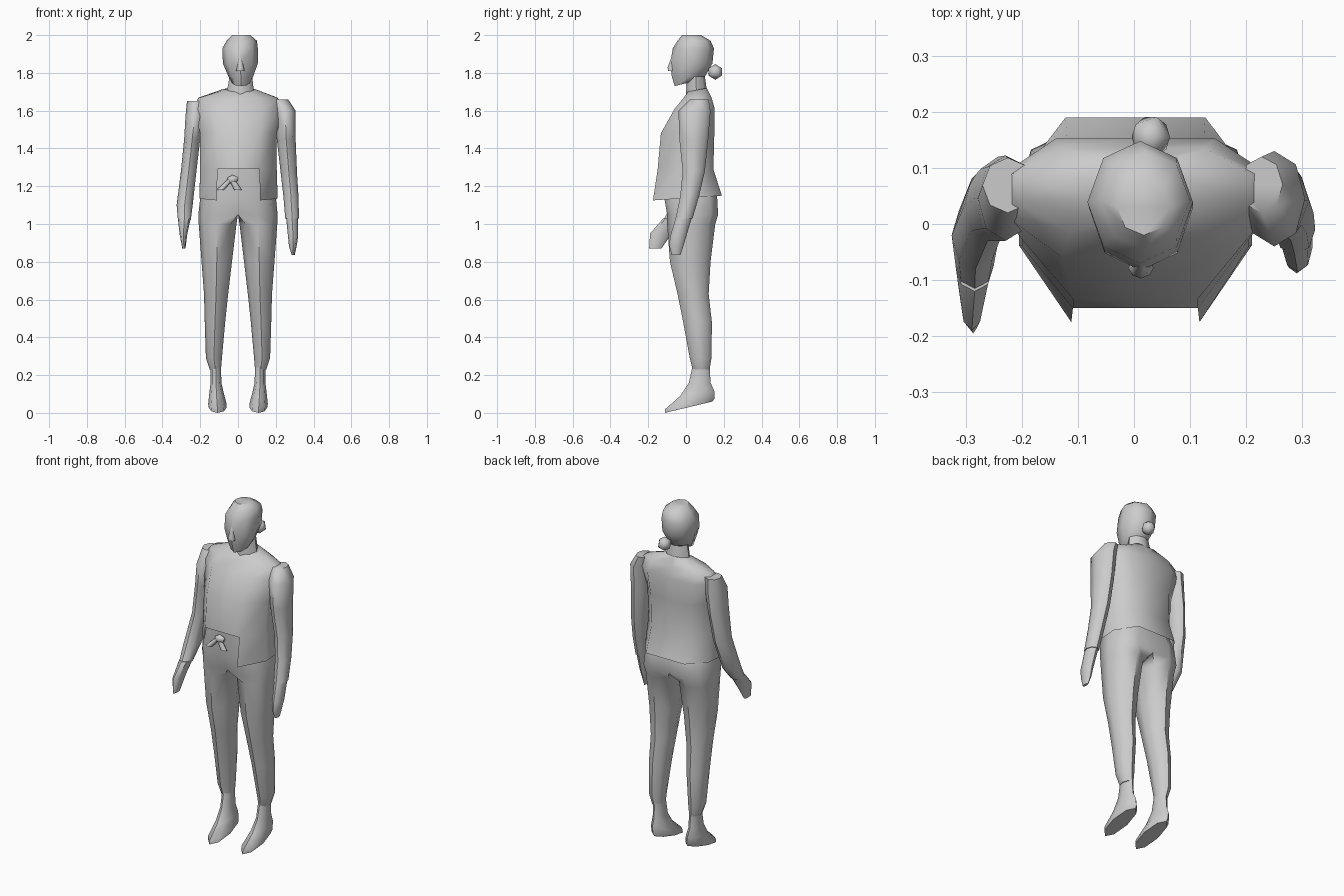
import bpy, bmesh, math
from mathutils import Matrix

# Cross-sections in unit coordinates (u across, v front to back)
LIMB = [(-.7, -.72), (0, -1), (.7, -.72), (1, 0), (.7, .72), (0, 1), (-.7, .72), (-1, 0)]
HALF = [(-1, -1), (0, -1), (.75, -.72), (1, 0), (.75, .72), (0, 1), (-1, .9), (-1, 0)]
right = [(.55, -1), (1, -.25), (1, .4), (.6, 1)]
BODY = [(0, -1)] + right + [(0, 1)] + [(-u, v) for u, v in reversed(right)]


def finish(bm, name, angle=50):
    bmesh.ops.recalc_face_normals(bm, faces=bm.faces)
    me = bpy.data.meshes.new(name)
    bm.to_mesh(me)
    bm.free()
    ob = bpy.data.objects.new(name, me)
    bpy.context.collection.objects.link(ob)
    bpy.ops.object.select_all(action='DESELECT')
    ob.select_set(True)
    bpy.context.view_layer.objects.active = ob
    bpy.ops.object.shade_smooth_by_angle(angle=math.radians(angle))
    return ob


def loft(name, rings, shape=LIMB, skip=(), caps=(True, True), mirror=False):
    """Each ring is (x0, x1, y_front, y_back, z_front[, z_back])."""
    bm = bmesh.new()
    loops = []
    for x0, x1, yf, yb, zf, *rest in rings:
        zb = rest[0] if rest else zf
        sec = HALF if mirror and x0 == 0 else shape
        loops.append([bm.verts.new(((x0 + x1) / 2 + u * (x1 - x0) / 2,
                                    (yf + yb) / 2 + v * (yb - yf) / 2,
                                    (zf + zb) / 2 + v * (zb - zf) / 2)) for u, v in sec])
    n = len(shape)
    for i, (a, b) in enumerate(zip(loops, loops[1:])):
        for j in range(n):
            k = (j + 1) % n
            quad = (a[j], a[k], b[k], b[j])
            inner = mirror and all(abs(v.co.x) < .001 for v in quad)
            if (i, j) not in skip and not inner:
                bm.faces.new(quad)
    if caps[0]:
        bm.faces.new(loops[0])
    if caps[1]:
        bm.faces.new(loops[-1])
    ob = finish(bm, name)
    if mirror:
        ob.modifiers.new("Mirror", 'MIRROR')
    return ob


def ball(name, loc, size):
    bm = bmesh.new()
    bmesh.ops.create_icosphere(bm, subdivisions=1, radius=1,
                               matrix=Matrix.Translation(loc) @ Matrix.Diagonal((*size, 1)))
    return finish(bm, name)


# Head, nose, hair bun and neck
loft("head", [(-.03, .06, -.06, .06, 1.73, 1.76), (-.05, .08, -.075, .10, 1.78),
              (-.08, .105, -.083, .14, 1.85), (-.083, .105, -.07, .148, 1.93),
              (-.06, .10, -.045, .13, 1.97), (-.03, .065, -.02, .08, 2.0)])
loft("nose", [(-.01, .035, -.096, -.06, 1.81), (-.005, .03, -.097, -.06, 1.83),
              (.005, .02, -.075, -.05, 1.89)])
ball("hair_bun", (.03, .155, 1.805), (.038, .042, .042))
loft("neck", [(-.06, .085, .0, .11, 1.68, 1.71), (-.045, .075, .005, .10, 1.78)], caps=(False, False))

# Open jacket: flared hem with the front panels split below the chest
loft("jacket", [(-.205, .21, -.175, .19, 1.125, 1.15), (-.20, .205, -.15, .145, 1.29),
                (-.20, .205, -.133, .15, 1.48), (-.235, .24, -.06, .152, 1.61),
                (-.21, .21, -.015, .135, 1.665, 1.67), (-.08, .09, .01, .11, 1.70, 1.72)],
     BODY, skip={(0, 0), (0, 9)}, caps=(False, True))

# Trousers: half a pelvis and a leg, mirrored
loft("trousers", [(0, .16, -.12, .12, 1.29), (0, .20, -.115, .165, 1.14), (0, .21, -.10, .17, 1.05),
                  (.008, .208, -.10, .155, 1.0), (.032, .193, -.085, .13, .80),
                  (.052, .18, -.045, .12, .63), (.068, .176, -.015, .137, .48),
                  (.085, .17, .02, .135, .29), (.09, .15, .035, .125, .23)],
     caps=(True, True), mirror=True)

# Feet with soles sloping down to the toes
loft("feet", [(.09, .145, .035, .125, .25), (.088, .145, .015, .13, .16),
              (.075, .152, -.03, .15, .09, .115), (.06, .158, -.11, .15, .02, .075),
              (.06, .155, -.112, .14, 0, .06)], mirror=True)

# Arms and hands, each in its own pose
loft("right_arm", [(.19, .265, .02, .12, 1.66), (.195, .305, -.04, .13, 1.60),
                   (.205, .305, -.035, .118, 1.45), (.225, .312, -.018, .10, 1.28),
                   (.24, .32, -.03, .07, 1.15), (.25, .323, -.055, .035, 1.03)])
loft("right_hand", [(.255, .318, -.055, .03, 1.03), (.265, .318, -.085, .0, .93),
                    (.27, .31, -.088, -.015, .88), (.285, .30, -.075, -.03, .835)])
loft("left_arm", [(-.27, -.18, .02, .118, 1.65), (-.278, -.18, -.03, .122, 1.57),
                  (-.285, -.20, -.03, .12, 1.45), (-.302, -.22, -.03, .098, 1.28),
                  (-.325, -.24, -.08, .04, 1.10), (-.318, -.25, -.12, -.03, 1.02)])
loft("left_hand", [(-.318, -.25, -.12, -.03, 1.03), (-.31, -.268, -.19, -.075, .95),
                   (-.295, -.278, -.195, -.13, .87)])

# Knotted waist tie with two short tails
ball("tie_knot", (-.03, -.125, 1.235), (.035, .022, .025))
for name, x in (("tie_tail_left", -.095), ("tie_tail_right", .0)):
    loft(name, [(-.05, -.02, -.14, -.12, 1.24), (x - .02, x + .02, -.145, -.12, 1.18)])
